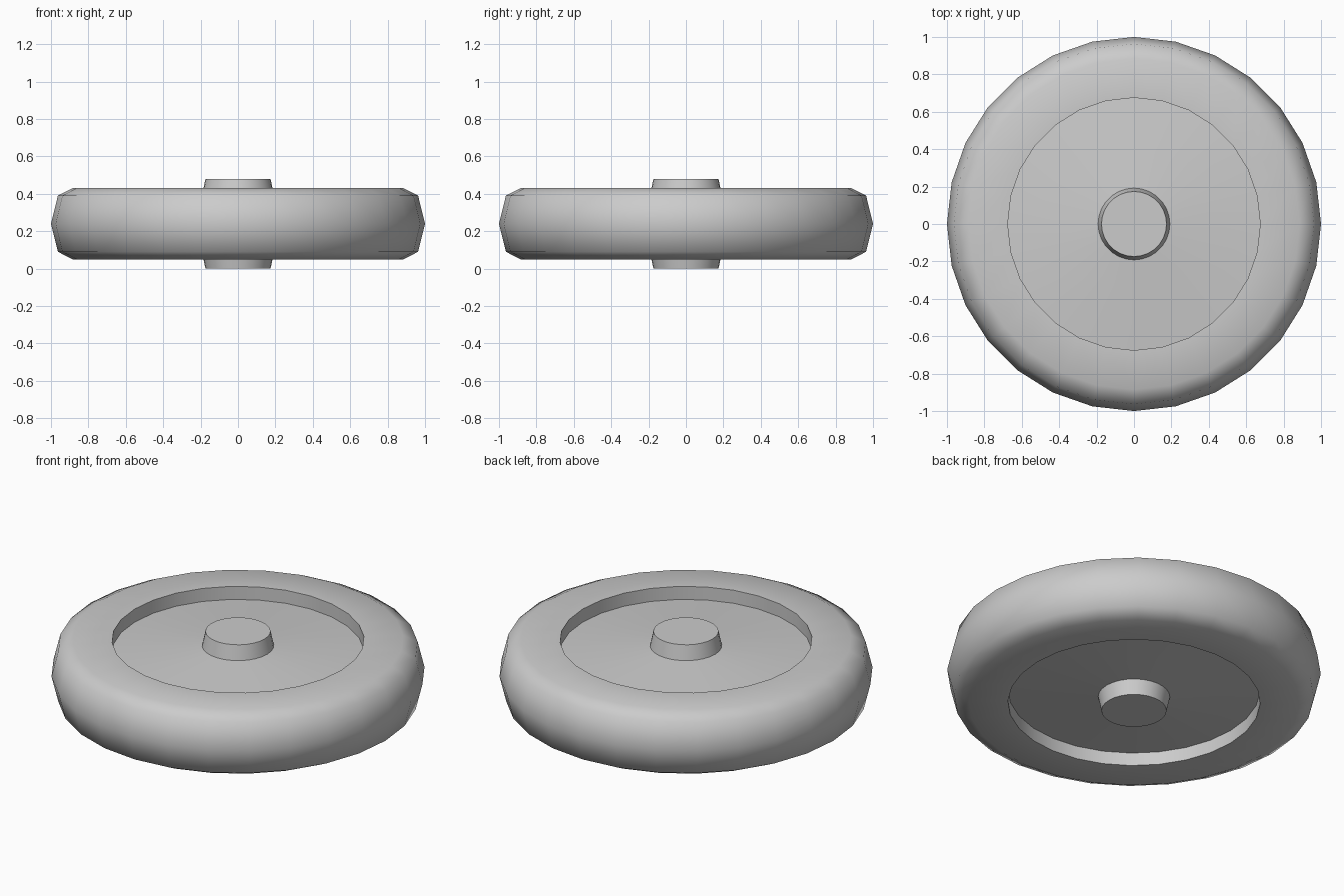
import bpy, bmesh, math

if "Cube" in bpy.data.objects:
    bpy.data.objects.remove(bpy.data.objects["Cube"])

SIDES = 28
MID = 0.24  # height of the mirror plane


def lathe(name, half):
    """Spin an upper half profile (radius, z) and its mirror image around z."""
    profile = half + [(r, 2 * MID - z) for r, z in reversed(half) if abs(z - MID) > 1e-5]
    bm = bmesh.new()
    rings = []
    for r, z in profile:
        rings.append([bm.verts.new((r * math.cos(2 * math.pi * i / SIDES),
                                    r * math.sin(2 * math.pi * i / SIDES), z))
                      for i in range(SIDES)])
    return bm, rings, name


def bridge(bm, a, b):
    for i in range(SIDES):
        j = (i + 1) % SIDES
        bm.faces.new((a[i], b[i], b[j], a[j]))


def finish(bm, name):
    mesh = bpy.data.meshes.new(name)
    bm.to_mesh(mesh)
    bm.free()
    obj = bpy.data.objects.new(name, mesh)
    bpy.context.collection.objects.link(obj)
    bpy.ops.object.select_all(action='DESELECT')
    obj.select_set(True)
    bpy.context.view_layer.objects.active = obj
    bpy.ops.object.shade_smooth_by_angle(angle=math.radians(60))


# Tyre: rounded tread, flat sidewalls and the straight walls of both recesses
bm, rings, name = lathe("tyre", [(0.675, 0.353), (0.675, 0.43), (0.885, 0.43),
                                 (0.963, 0.39), (1.0, MID)])
for a, b in zip(rings, rings[1:]):
    bridge(bm, a, b)
finish(bm, name)

# Wheel disc: shallow cone on each side, with a tapered capped hub
bm, rings, name = lathe("wheel_disc_and_hub", [(0.675, 0.353), (0.192, 0.395), (0.174, 0.48)])
top, bottom = rings[:3], rings[3:]
for a, b in zip(top, top[1:]):
    bridge(bm, b, a)
for a, b in zip(bottom, bottom[1:]):
    bridge(bm, b, a)
bm.faces.new(top[-1])
bm.faces.new(list(reversed(bottom[0])))
finish(bm, name)
